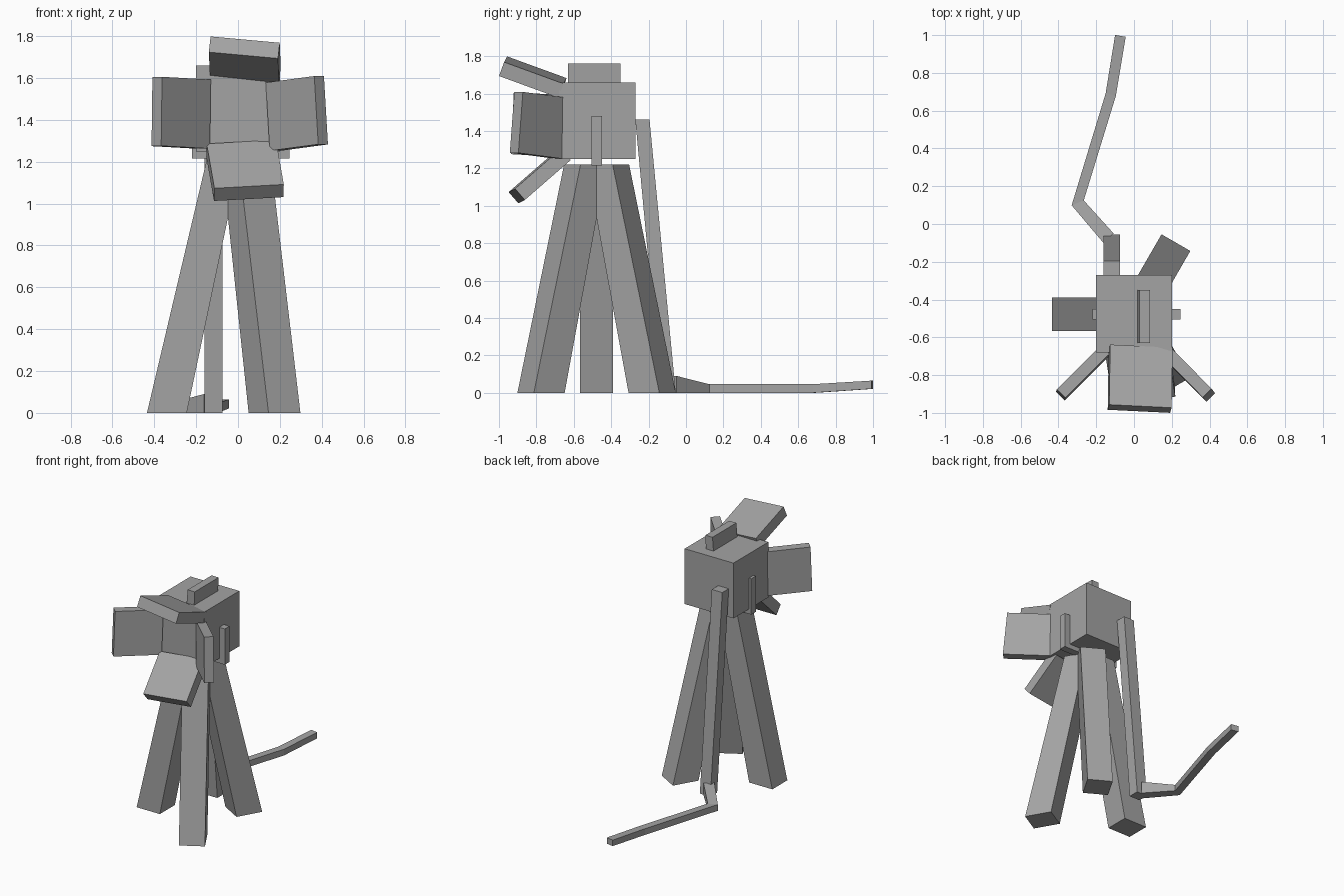
import bpy
import bmesh
from math import cos, sin, radians
from mathutils import Vector as V

cube = bpy.data.objects.get("Cube")
if cube:
    bpy.data.objects.remove(cube)

GREY = (0.37, 0.37, 0.37, 1)
mat = bpy.data.materials.new("matte grey")
mat.use_nodes = True
mat.diffuse_color = GREY
mat.node_tree.nodes["Principled BSDF"].inputs["Base Color"].default_value = GREY


def loft(name, sections):
    """Skin four-sided sections, each given as (centre, half width, half height)."""
    bm = bmesh.new()
    rings = []
    for c, u, v in sections:
        c, u, v = V(c), V(u), V(v)
        rings.append([bm.verts.new(p) for p in (c - u - v, c + u - v, c + u + v, c - u + v)])
    for a, b in zip(rings, rings[1:]):
        for i in range(4):
            j = (i + 1) % 4
            bm.faces.new((a[i], a[j], b[j], b[i]))
    bm.faces.new(rings[0][::-1])
    bm.faces.new(rings[-1])
    bmesh.ops.recalc_face_normals(bm, faces=bm.faces)
    mesh = bpy.data.meshes.new(name)
    bm.to_mesh(mesh)
    bm.free()
    mesh.materials.append(mat)
    obj = bpy.data.objects.new(name, mesh)
    bpy.context.collection.objects.link(obj)
    return obj


def block(name, lo, hi):
    """Upright box between two corners."""
    lo, hi = V(lo), V(hi)
    h = (hi - lo) / 2
    c = (lo + hi) / 2
    up = V((0, 0, h.z))
    loft(name, [(c - up, (h.x, 0, 0), (0, h.y, 0)), (c + up, (h.x, 0, 0), (0, h.y, 0))])


def flap(name, inner, outer, across, thick):
    """Flat door running from its hinge to its outer edge."""
    d = (V(outer) - V(inner)).normalized()
    u = V(across)
    u = (u - d * u.dot(d)).normalized() * u.length / 2
    t = d.cross(u).normalized() * thick / 2
    loft(name, [(inner, u, t), (outer, u, t)])


# Lamp housing with top handle
block("lamp_housing", (-0.2, -0.68, 1.25), (0.2, -0.27, 1.66))
loft("top_handle", [((0.05, -0.49, 1.65), (0.031, 0, 0), (0, 0.14, 0)),
                    ((0.057, -0.49, 1.76), (0.029, 0, 0), (0, 0.14, 0))])

# Yoke holding the housing
block("yoke_base", (-0.22, -0.505, 1.215), (0.245, -0.45, 1.25))
block("yoke_right_arm", (-0.22, -0.505, 1.25), (-0.18, -0.45, 1.48))
block("yoke_left_arm", (0.2, -0.505, 1.25), (0.245, -0.45, 1.48))

# Four light doors around the front opening
flap("top_door", (0.035, -0.66, 1.63), (0.03, -0.978, 1.746), (0.33, 0, -0.036), 0.08)
flap("bottom_door", (0.015, -0.66, 1.265), (0.052, -0.905, 1.052), (0.333, 0.02, 0.006), 0.08)
flap("left_door", (0.165, -0.672, 1.415), (0.397, -0.907, 1.446), (-0.025, 0.03, 0.325), 0.065)
flap("right_door", (-0.155, -0.672, 1.427), (-0.388, -0.905, 1.44), (0, 0.01, 0.33), 0.065)

# Tripod legs splayed evenly about the stand axis
for name, angle in (("front_leg", -60), ("back_leg", 60), ("right_leg", 180)):
    a = radians(angle)
    out, side = V((cos(a), sin(a), 0)), V((-sin(a), cos(a), 0))
    axis = V((0.003, -0.478, 0))
    loft(name, [(axis + out * 0.343, out * 0.095, side * 0.088),
                (axis + out * 0.07 + V((0, 0, 1.22)), out * 0.08, side * 0.088)])

# Power cable: drop behind the housing, then a run along the floor
loft("cable_drop", [((-0.118, -0.095, 0), (0.043, 0, 0), (0, 0.04, 0)),
                    ((-0.118, -0.233, 1.46), (0.043, 0, 0), (0, 0.038, 0))])
loft("floor_cable", [((-0.135, -0.075, 0.045), (0.027, 0.025, 0), (0, 0, 0.045)),
                     ((-0.298, 0.112, 0.023), (0.032, 0.013, 0), (0, 0, 0.023)),
                     ((-0.123, 0.685, 0.023), (0.027, -0.007, 0), (0, 0, 0.023)),
                     ((-0.072, 0.996, 0.043), (0.028, -0.005, 0), (0, 0, 0.022))])
